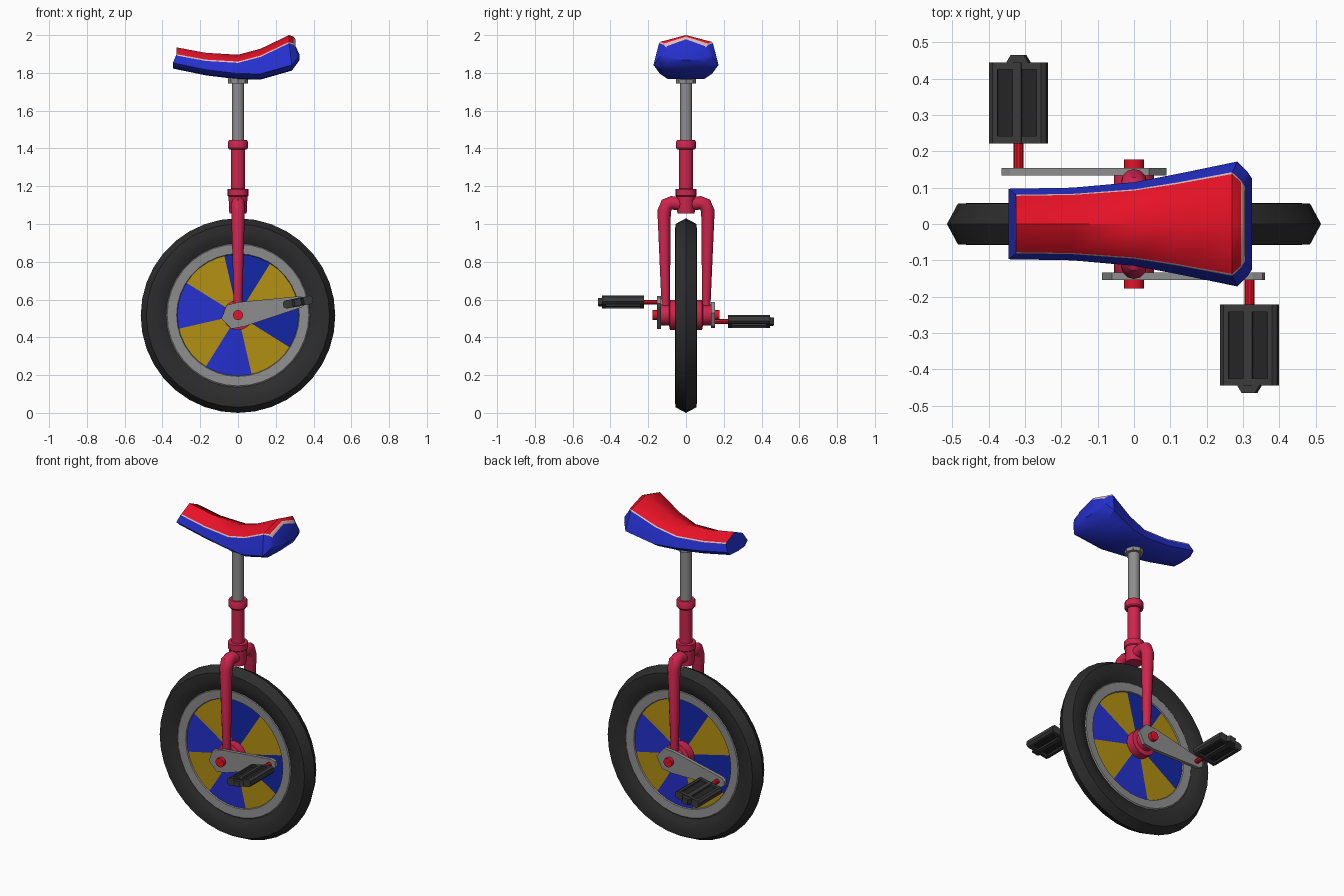
import bpy, bmesh, math
from mathutils import Matrix, Vector

if "Cube" in bpy.data.objects:
    bpy.data.objects.remove(bpy.data.objects["Cube"])

HUB = 0.518  # wheel centre height


def mat(name, r, g, b):
    m = bpy.data.materials.new(name)
    m.diffuse_color = (r, g, b, 1)
    m.use_nodes = True
    m.node_tree.nodes["Principled BSDF"].inputs["Base Color"].default_value = m.diffuse_color
    return m


RED = mat("seat red", 0.80, 0.006, 0.02)
CRIMSON = mat("frame crimson", 0.62, 0.018, 0.075)
BLUE = mat("bright blue", 0.018, 0.03, 0.62)
NAVY = mat("deep blue", 0.006, 0.02, 0.38)
YELLOW = mat("mustard yellow", 0.45, 0.28, 0.006)
GRAY = mat("metal gray", 0.27, 0.27, 0.27)
TYRE = mat("tyre black", 0.026, 0.026, 0.026)
PEDAL = mat("pedal gray", 0.042, 0.042, 0.042)
PAD = mat("pedal pad black", 0.018, 0.018, 0.018)
TRIM = mat("pale trim", 0.75, 0.5, 0.5)


def select(ob):
    bpy.ops.object.select_all(action='DESELECT')
    ob.select_set(True)
    bpy.context.view_layer.objects.active = ob


def finish(name, bm, mats, smooth=35):
    bmesh.ops.remove_doubles(bm, verts=bm.verts, dist=1e-5)
    bmesh.ops.recalc_face_normals(bm, faces=bm.faces)
    me = bpy.data.meshes.new(name)
    bm.to_mesh(me)
    bm.free()
    for m in mats:
        me.materials.append(m)
    ob = bpy.data.objects.new(name, me)
    bpy.context.collection.objects.link(ob)
    if smooth:
        select(ob)
        bpy.ops.object.shade_smooth_by_angle(angle=math.radians(smooth))
    return ob


def lathe(name, prof, mats, n=16, axis='Z', z=0, start=0, closed=False, rule=None):
    """Turn a (radius, height) profile round the z or y axis."""
    bm = bmesh.new()
    rings = []
    for k in range(n):
        a = math.radians(start) + 2 * math.pi * k / n
        c, s = math.cos(a), math.sin(a)
        rings.append([bm.verts.new((r * c, h, z + r * s) if axis == 'Y' else (r * c, r * s, z + h))
                      for r, h in prof])
    for k in range(n):
        p, q = rings[k], rings[(k + 1) % n]
        for i in range(len(prof) if closed else len(prof) - 1):
            j = (i + 1) % len(prof)
            f = bm.faces.new((p[i], p[j], q[j], q[i]))
            f.material_index = rule(k) if rule else 0
    bmesh.ops.dissolve_degenerate(bm, dist=1e-6, edges=bm.edges)
    return finish(name, bm, mats)


def rod(r, h0, h1):
    return [(0, h0), (r, h0), (r, h1), (0, h1)]


def tube(name, pts, m):
    """Round bar through points (x, y, z, radius)."""
    cu = bpy.data.curves.new(name, 'CURVE')
    cu.dimensions = '3D'
    cu.bevel_depth, cu.bevel_resolution, cu.use_fill_caps = 1, 4, True
    sp = cu.splines.new('POLY')
    sp.points.add(len(pts) - 1)
    for p, (x, y, z, r) in zip(sp.points, pts):
        p.co, p.radius = (x, y, z, 1), r
    ob = bpy.data.objects.new(name, cu)
    bpy.context.collection.objects.link(ob)
    cu.materials.append(m)
    select(ob)
    bpy.ops.object.convert(target='MESH')
    bpy.ops.object.shade_smooth_by_angle(angle=math.radians(40))


# Wheel: tyre and rim are closed turned sections
half = [(0.515, 0), (0.485, 0.056), (0.445, 0.058), (0.41, 0.05), (0.378, 0.034)]
lathe("tyre", half + [(r, -y) for r, y in half[:0:-1]], [TYRE], 36, 'Y', HUB - 0.003, closed=True)
lathe("rim", [(0.382, 0.034), (0.375, 0.039), (0.325, 0.036), (0.32, 0.026),
              (0.32, -0.026), (0.325, -0.036), (0.375, -0.039), (0.382, -0.034)],
      [GRAY], 36, 'Y', HUB, closed=True)

# Wheel discs: eight coloured sectors, same pattern seen from either side
for side, turn in (("front", 0), ("back", math.pi)):
    disc = lathe(side + "_wheel_disc", [(0, -0.036), (0.08, -0.035), (0.325, -0.029)],
                 [YELLOW, NAVY, BLUE], 40, 'Y', HUB, start=58,
                 rule=lambda k: (1, 0, 2, 0, 2, 0, 1, 0)[k // 5])
    disc.data.transform(Matrix.Rotation(turn, 4, 'Z'))

# Hub: flanges and bearing housing, with crank bolts
side_hub = [(0, 0.15), (0.048, 0.15), (0.055, 0.14), (0.055, 0.09), (0.08, 0.085), (0.08, 0.03)]
lathe("hub", side_hub + [(r, -y) for r, y in side_hub[::-1]], [CRIMSON], 16, 'Y', HUB)
lathe("crank_axle", rod(0.027, -0.177, 0.177), [RED], 12, 'Y', HUB)

# Fork legs, crown, neck and seat post
for side, s in (("front", -1), ("back", 1)):
    tube(side + "_fork_leg", [(0, s * 0.02, 1.105, .036), (0, s * 0.075, 1.112, .036),
                              (0, s * 0.102, 1.102, .037), (0, s * 0.116, 1.065, .036),
                              (0, s * 0.107, 0.53, .021)], CRIMSON)
lathe("fork_crown", [(0, 1.055), (0.046, 1.055), (0.05, 1.145), (0.056, 1.15), (0.056, 1.185), (0, 1.19)],
      [CRIMSON])
lathe("neck_tube", rod(0.037, 1.17, 1.42), [CRIMSON])
lathe("seat_clamp", [(0, 1.395), (0.047, 1.395), (0.052, 1.402), (0.052, 1.436), (0.047, 1.444), (0, 1.444)],
      [CRIMSON])
lathe("seat_post", rod(0.033, 1.43, 1.77), [GRAY])
lathe("seat_mount", rod(0.052, 1.745, 1.79), [GRAY], 8)


def box(bm, x0, x1, y0, y1, z0, z1, mi=0):
    m = Matrix.Translation(((x0 + x1) / 2, (y0 + y1) / 2, (z0 + z1) / 2)) @ \
        Matrix.Diagonal((x1 - x0, y1 - y0, z1 - z0, 1))
    vs = bmesh.ops.create_cube(bm, size=1, matrix=m)["verts"]
    for f in {f for v in vs for f in v.link_faces}:
        f.material_index = mi


def prism(bm, pts, place):
    """Extrude an outline between two depths using place(u, v, side)."""
    a, b = ([bm.verts.new(place(u, v, s)) for u, v in pts] for s in (0, 1))
    bm.faces.new(a)
    bm.faces.new(b[::-1])
    for i in range(len(pts)):
        j = (i + 1) % len(pts)
        bm.faces.new((a[i], a[j], b[j], b[i]))


# Cranks and pedals, built for the front and turned half round for the back
for side, turn, dz, lean in (("front", 0, 0.068, -11), ("back", math.pi, -0.035, 11)):
    spin = Matrix.Rotation(turn, 4, 'Z')
    swing = Matrix.Translation((0, 0, HUB)) @ spin @ Matrix.Rotation(-math.atan2(dz, 0.32), 4, 'Y')
    bm = bmesh.new()
    outline = [(-0.09, 0), (-0.048, 0.064), (0.02, 0.066), (0.34, 0.03), (0.365, 0.015),
               (0.365, -0.015), (0.34, -0.03), (0.02, -0.066), (-0.048, -0.064)]
    prism(bm, outline, lambda u, v, s: (u, (-0.133, -0.154)[s], v))
    finish(side + "_crank", bm, [GRAY], 0).data.transform(swing)

    at = spin.copy()
    at.translation = Vector((0.318 * math.cos(turn), 0, HUB + dz))
    axle = lathe(side + "_pedal_axle", rod(0.0135, -0.24, -0.145), [RED], 10, 'Y')
    axle.data.transform(at)

    bm = bmesh.new()
    box(bm, -0.06, 0.06, -0.435, -0.235, -0.011, 0.011, 1)           # sunken pads
    for y0, y1 in ((-0.445, -0.425), (-0.242, -0.222)):              # end bars
        box(bm, -0.068, 0.068, y0, y1, -0.022, 0.022)
    box(bm, -0.012, 0.012, -0.445, -0.222, -0.023, 0.023)            # centre bar
    for s in (-1, 1):                                                # chamfered side rails
        prism(bm, [(s * 0.055, 0.023), (s * 0.068, 0.022), (s * 0.08, 0.012),
                   (s * 0.08, -0.012), (s * 0.068, -0.022), (s * 0.055, -0.023)],
              lambda u, v, k: (u, (-0.222, -0.445)[k], v))
    prism(bm, [(-0.034, -0.44), (-0.018, -0.466), (0.018, -0.466), (0.034, -0.44)],
          lambda u, v, k: (u, v, (-0.018, 0.018)[k]))                # end nub
    finish(side + "_pedal", bm, [PEDAL, PAD], 0).data.transform(
        at @ Matrix.Rotation(math.radians(lean), 4, 'Y'))

# Seat: stations of (x at top, x at bottom, half width, top z, bottom z)
stations = [(-0.325, -0.345, .097, 1.935, 1.823), (-0.17, -0.17, .100, 1.906, 1.787),
            (0, 0, .115, 1.896, 1.766), (0.12, 0.12, .138, 1.928, 1.765),
            (0.27, 0.285, .172, 2.0, 1.812), (0.294, 0.312, .145, 1.992, 1.848),
            (0.305, 0.325, .125, 1.978, 1.868)]
bm = bmesh.new()
loops = []
for xt, xb, w, top, bot in stations:
    right = [(0.80 * w, top - 0.036, xt), (0.83 * w, top - 0.043, xt),
             (w, bot + 0.03, xb), (0.72 * w, bot + 0.004, xb)]
    ring = [(0, top, xt)] + right + [(0, bot, xb)] + [(-y, z, x) for y, z, x in right[::-1]]
    loops.append([bm.verts.new((x, y, z)) for y, z, x in ring])
n = len(loops[0])
for k in range(len(loops) - 1):
    for i in range(n):
        j = (i + 1) % n
        f = bm.faces.new((loops[k][i], loops[k][j], loops[k + 1][j], loops[k + 1][i]))
        if i in (0, n - 1):                                          # red top, pale front edge
            f.material_index = 1 if k < len(loops) - 2 else 2
        elif i in (1, n - 2):                                        # pale piping
            f.material_index = 2
bm.faces.new(loops[0])
bm.faces.new(loops[-1])
finish("seat", bm, [BLUE, RED, TRIM], 45)
